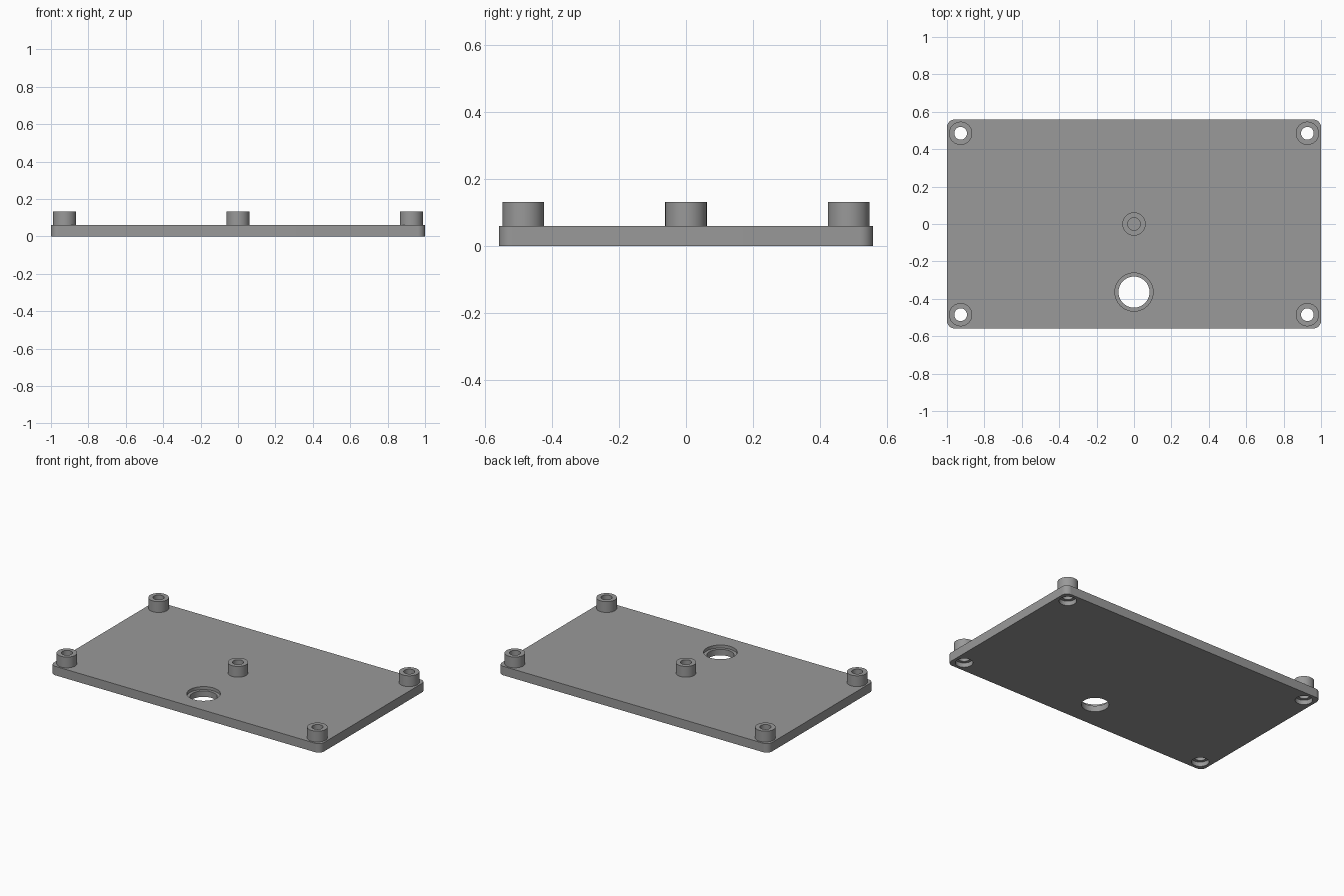
import bpy, bmesh, math

if "Cube" in bpy.data.objects:
    bpy.data.objects.remove(bpy.data.objects["Cube"])

PLATE_TOP, BOSS_TOP = 0.06, 0.132
HALF_X, HALF_Y, CORNER_R = 1.0, 0.558, 0.04
HOLE_R, BOSS_R = 0.034, 0.062
SEGMENTS = 64

grey = bpy.data.materials.new("plain_grey")
grey.diffuse_color = (0.32, 0.32, 0.32, 1)
grey.use_nodes = True
grey.node_tree.nodes["Principled BSDF"].inputs["Base Color"].default_value = grey.diffuse_color


def make_object(name, bm):
    bmesh.ops.recalc_face_normals(bm, faces=bm.faces)
    mesh = bpy.data.meshes.new(name)
    bm.to_mesh(mesh)
    bm.free()
    mesh.materials.append(grey)
    obj = bpy.data.objects.new(name, mesh)
    bpy.context.collection.objects.link(obj)
    return obj


def smooth(obj):
    bpy.ops.object.select_all(action='DESELECT')
    obj.select_set(True)
    bpy.context.view_layer.objects.active = obj
    bpy.ops.object.shade_smooth_by_angle(angle=math.radians(30))


def cut(target, x, y, radius, z0, z1):
    """Cut a round hole between two heights."""
    bm = bmesh.new()
    bmesh.ops.create_cone(bm, cap_ends=True, segments=SEGMENTS,
                          radius1=radius, radius2=radius, depth=z1 - z0)
    bmesh.ops.translate(bm, verts=bm.verts, vec=(x, y, (z0 + z1) / 2))
    cutter = make_object("hole_cutter", bm)
    cutter.hide_render = True
    mod = target.modifiers.new("hole", 'BOOLEAN')
    mod.operation, mod.solver, mod.object = 'DIFFERENCE', 'EXACT', cutter
    bpy.context.view_layer.objects.active = target
    bpy.ops.object.modifier_apply(modifier=mod.name)
    bpy.data.objects.remove(cutter)


def boss(name, x, y):
    """Hollow round standoff resting on the plate."""
    bm = bmesh.new()
    profile = [(BOSS_R, PLATE_TOP), (BOSS_R, BOSS_TOP), (HOLE_R, BOSS_TOP), (HOLE_R, PLATE_TOP)]
    rings = []
    for r, z in profile:
        rings.append([bm.verts.new((x + r * math.cos(a), y + r * math.sin(a), z))
                      for a in (math.tau * i / SEGMENTS for i in range(SEGMENTS))])
    for low, high in zip(rings, rings[1:]):
        for i in range(SEGMENTS):
            j = (i + 1) % SEGMENTS
            bm.faces.new((low[i], low[j], high[j], high[i]))
    smooth(make_object(name, bm))


# Base plate with rounded corners
bm = bmesh.new()
outline = []
for quarter, (sx, sy) in enumerate([(1, 1), (-1, 1), (-1, -1), (1, -1)]):
    for i in range(13):
        a = math.pi / 2 * (quarter + i / 12)
        outline.append(bm.verts.new((sx * (HALF_X - CORNER_R) + CORNER_R * math.cos(a),
                                     sy * (HALF_Y - CORNER_R) + CORNER_R * math.sin(a), 0)))
face = bm.faces.new(outline)
top = bmesh.ops.extrude_face_region(bm, geom=[face], use_keep_orig=True)["geom"]
bmesh.ops.translate(bm, vec=(0, 0, PLATE_TOP),
                    verts=[v for v in top if isinstance(v, bmesh.types.BMVert)])
plate = make_object("base_plate", bm)

# Corner bosses with through holes, counterbored from below
corners = [(sx * 0.927, sy * 0.485) for sx in (-1, 1) for sy in (-1, 1)]
for n, (x, y) in enumerate(corners, 1):
    cut(plate, x, y, HOLE_R, -0.1, 0.2)
    cut(plate, x, y, 0.053, -0.1, 0.03)
    boss(f"corner_boss_{n}", x, y)

# Central blind boss
boss("centre_boss", 0, 0)

# Large stepped opening near the front
cut(plate, 0, -0.364, 0.083, -0.1, 0.2)
cut(plate, 0, -0.364, 0.102, 0.04, 0.2)
smooth(plate)
